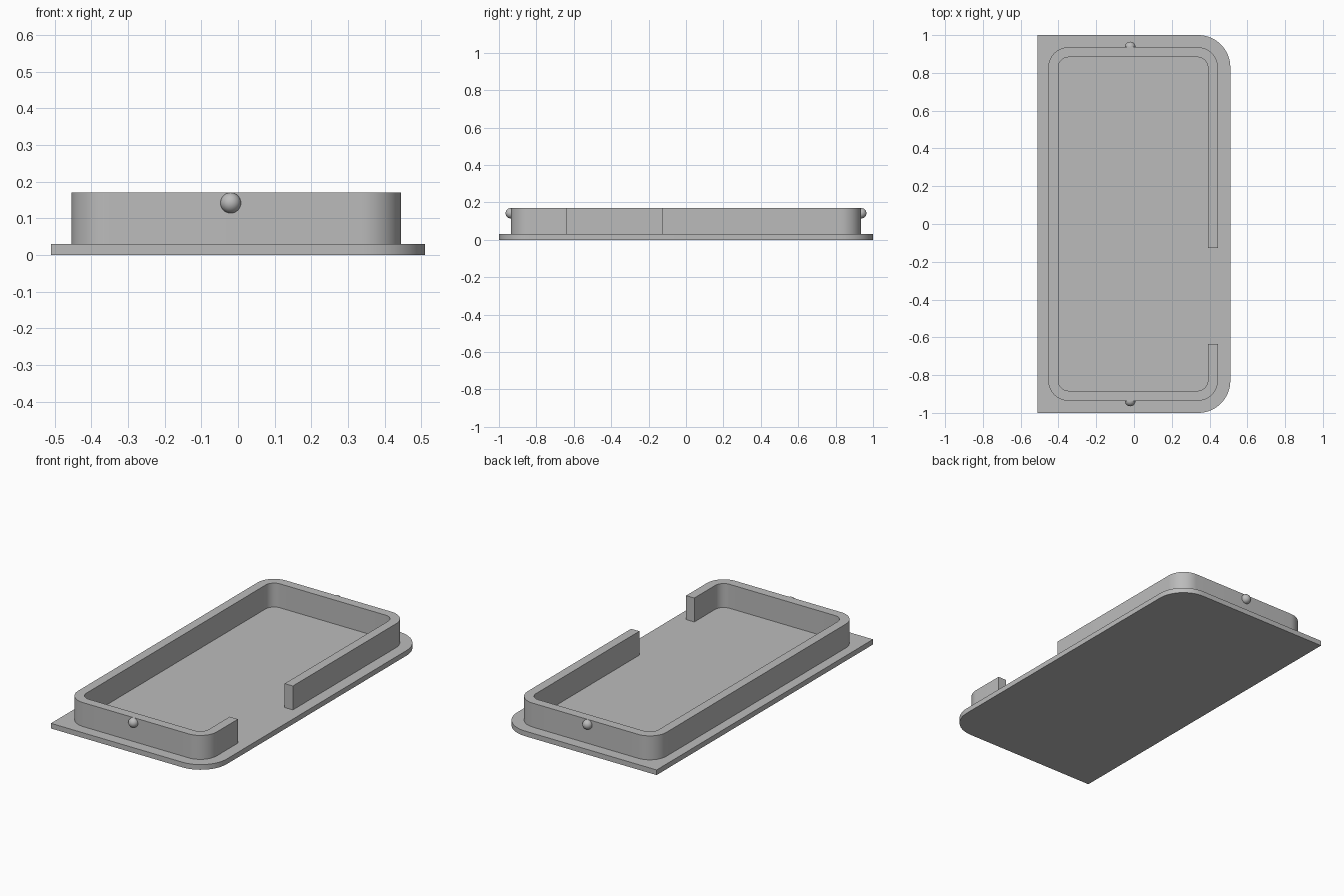
import bpy, bmesh
from math import cos, sin, radians

if "Cube" in bpy.data.objects:
    bpy.data.objects.remove(bpy.data.objects["Cube"])

grey = bpy.data.materials.new("plain grey")
grey.use_nodes = True
colour = (0.5, 0.5, 0.5, 1)
grey.diffuse_color = colour
grey.node_tree.nodes["Principled BSDF"].inputs["Base Color"].default_value = colour


def arc(cx, cy, r, start, steps=16):
    """Counter-clockwise quarter circle from the start angle."""
    angles = [radians(start + 90 * i / steps) for i in range(steps + 1)]
    return [(cx + r * cos(a), cy + r * sin(a)) for a in angles]


def extrude_outline(name, outline, z0, z1):
    """Solid with a flat outline between two heights."""
    bm = bmesh.new()
    face = bm.faces.new([bm.verts.new((x, y, z0)) for x, y in outline])
    top = bmesh.ops.extrude_face_region(bm, geom=[face])["geom"]
    verts = [v for v in top if isinstance(v, bmesh.types.BMVert)]
    bmesh.ops.translate(bm, verts=verts, vec=(0, 0, z1 - z0))
    bmesh.ops.recalc_face_normals(bm, faces=bm.faces)
    mesh = bpy.data.meshes.new(name)
    bm.to_mesh(mesh)
    bm.free()
    obj = bpy.data.objects.new(name, mesh)
    bpy.context.collection.objects.link(obj)
    finish(obj)


def finish(obj):
    obj.data.materials.append(grey)
    bpy.ops.object.select_all(action="DESELECT")
    obj.select_set(True)
    bpy.context.view_layer.objects.active = obj
    bpy.ops.object.shade_smooth_by_angle(angle=radians(30))


# Base plate, rounded on its left side only
half_x, half_y, plate_r, plate_top = 0.51, 1.0, 0.17, 0.03
plate = [(-half_x, half_y), (-half_x, -half_y)]
plate += arc(half_x - plate_r, -half_y + plate_r, plate_r, -90)
plate += arc(half_x - plate_r, half_y - plate_r, plate_r, 0)
extrude_outline("base_plate", plate, 0, plate_top)

# Rim wall: one closed outline running round the outside and back inside
x0, x1, wall_y, corner_r, thick = -0.454, 0.444, 0.936, 0.108, 0.053
gap_front, gap_back = -0.635, -0.127


def wall_side(inset):
    """Path round the wall from the back of the gap to its front."""
    r = corner_r - inset
    left, right, back = x0 + corner_r, x1 - corner_r, wall_y - corner_r
    path = [(x1 - inset, gap_back)]
    path += arc(right, back, r, 0) + arc(left, back, r, 90)
    path += arc(left, -back, r, 180) + arc(right, -back, r, 270)
    return path + [(x1 - inset, gap_front)]


extrude_outline("rim_wall", wall_side(0) + wall_side(thick)[::-1], plate_top, 0.17)

# Snap bumps on the front and back walls
for name, side in (("front_bump", -1), ("back_bump", 1)):
    bpy.ops.mesh.primitive_uv_sphere_add(
        segments=32, ring_count=16, radius=0.028,
        location=(-0.02, side * 0.937, 0.142))
    bump = bpy.context.object
    bump.name = name
    finish(bump)
